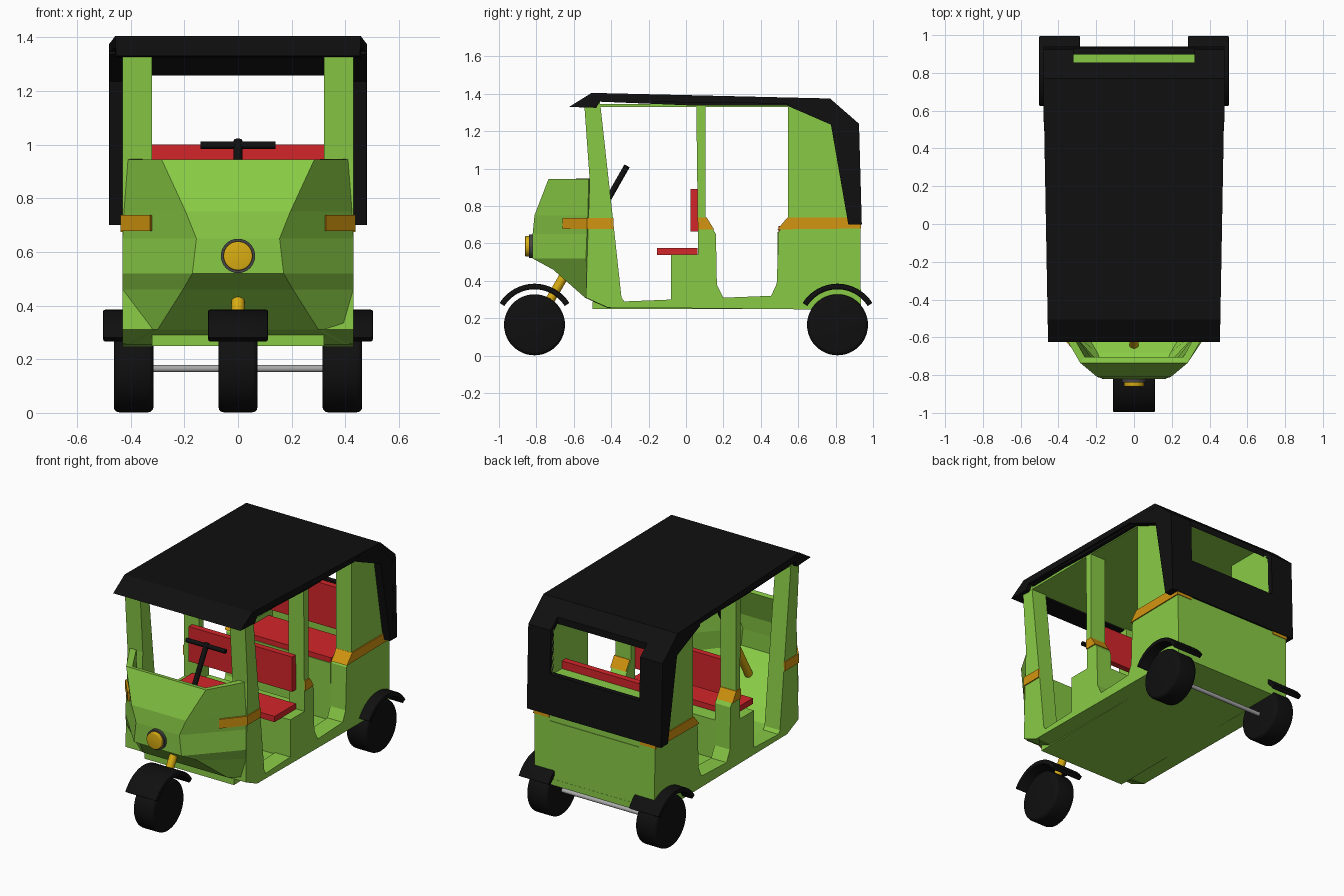
import bpy, bmesh, math
from mathutils import Vector, Matrix

if "Cube" in bpy.data.objects:
    bpy.data.objects.remove(bpy.data.objects["Cube"])


def material(name, rgb):
    m = bpy.data.materials.new(name)
    m.diffuse_color = (*rgb, 1)
    m.use_nodes = True
    m.node_tree.nodes["Principled BSDF"].inputs["Base Color"].default_value = m.diffuse_color
    return m


GREEN = material("green_paint", (0.25, 0.60, 0.06))
BLACK = material("black", (0.005, 0.005, 0.005))
RED = material("red_vinyl", (0.65, 0.018, 0.022))
AMBER = material("amber", (0.65, 0.30, 0.005))
GOLD = material("gold", (0.70, 0.42, 0.006))
STEEL = material("steel", (0.4, 0.4, 0.4))


def finish(name, bm, mat, mirror=False, smooth=False, recalc=True):
    if recalc:
        bmesh.ops.recalc_face_normals(bm, faces=bm.faces)
    me = bpy.data.meshes.new(name)
    bm.to_mesh(me)
    bm.free()
    ob = bpy.data.objects.new(name, me)
    bpy.context.collection.objects.link(ob)
    if mat:
        me.materials.append(mat)
    if smooth:
        bpy.ops.object.select_all(action='DESELECT')
        ob.select_set(True)
        bpy.context.view_layer.objects.active = ob
        bpy.ops.object.shade_smooth_by_angle(angle=math.radians(35))
    if mirror:
        ob.modifiers.new("mirror", 'MIRROR').use_mirror_merge = False
    return ob


def prism(name, pts, x0, x1, mat, mirror=False, bevel=0, smooth=False):
    """Extrude a side profile of (y, z) points from x0 to x1."""
    bm = bmesh.new()
    f = bm.faces.new([bm.verts.new((x0, y, z)) for y, z in pts])
    ext = bmesh.ops.extrude_face_region(bm, geom=[f])['geom']
    for v in ext:
        if isinstance(v, bmesh.types.BMVert):
            v.co.x = x1
    if bevel:
        caps = [e for e in bm.edges if abs(e.verts[0].co.x - e.verts[1].co.x) < 1e-6]
        bmesh.ops.bevel(bm, geom=caps, offset=bevel, segments=2, affect='EDGES', profile=0.5)
    return finish(name, bm, mat, mirror, smooth)


def box(name, x0, x1, y0, y1, z0, z1, mat):
    return prism(name, [(y0, z0), (y1, z0), (y1, z1), (y0, z1)], x0, x1, mat)


def rod(name, a, b, r, mat, mirror=False, bevel=0, seg=32):
    a, b = Vector(a), Vector(b)
    d = b - a
    bm = bmesh.new()
    bmesh.ops.create_cone(bm, cap_ends=True, segments=seg, radius1=r, radius2=r, depth=d.length)
    if bevel:
        rims = [e for e in bm.edges if abs(e.verts[0].co.z - e.verts[1].co.z) < 1e-6]
        bmesh.ops.bevel(bm, geom=rims, offset=bevel, segments=3, affect='EDGES', profile=0.5)
    rot = Vector((0, 0, 1)).rotation_difference(d).to_matrix().to_4x4()
    bmesh.ops.transform(bm, matrix=Matrix.Translation((a + b) / 2) @ rot, verts=bm.verts)
    return finish(name, bm, mat, mirror, True)


# body side with door openings
prism("body_side", [
    (-0.545, 1.36), (-0.515, 0.94), (-0.535, 0.31), (-0.42, 0.258), (0.90, 0.245),
    (0.935, 0.255), (0.932, 0.70), (0.90, 1.23), (0.76, 1.345), (0.545, 1.345),
    (0.545, 0.74), (0.495, 0.66), (0.485, 0.385), (0.455, 0.32), (0.20, 0.31),
    (0.165, 0.38), (0.16, 0.65), (0.105, 0.74), (0.105, 1.345), (0.055, 1.345),
    (0.065, 0.54), (-0.08, 0.54), (-0.08, 0.30), (-0.33, 0.29), (-0.345, 0.31),
    (-0.385, 0.68), (-0.46, 1.36)], 0.32, 0.43, GREEN, mirror=True)

# floor, seat boxes, rear bulkhead and ceiling
box("floor", -0.32, 0.32, -0.50, 0.935, 0.25, 0.29, GREEN)
box("driver_seat_box", -0.32, 0.32, -0.08, 0.16, 0.29, 0.54, GREEN)
box("passenger_seat_box", -0.32, 0.32, 0.49, 0.934, 0.29, 0.66, GREEN)
box("rear_bulkhead", -0.32, 0.32, 0.81, 0.93, 0.66, 0.95, GREEN)
box("ceiling", -0.43, 0.43, -0.47, 0.78, 1.33, 1.345, GREEN)

# faceted nose shell: rows of z, nose x, nose y, side x, side y
rows = [(0.945, 0.285, -0.735, 0.41, -0.52), (0.75, 0.195, -0.81, 0.425, -0.525),
        (0.65, 0.155, -0.82, 0.43, -0.53), (0.52, 0.17, -0.82, 0.43, -0.535),
        (0.46, 0.205, -0.71, 0.43, -0.53), (0.31, 0.30, -0.54, 0.43, -0.50),
        (0.255, 0.40, -0.42, 0.43, -0.40)]
bm = bmesh.new()
rings = [[bm.verts.new(p) for p in ((-xs, ys, z), (-xn, yn, z), (xn, yn, z), (xs, ys, z))]
         for z, xn, yn, xs, ys in rows]
for up, lo in zip(rings, rings[1:]):
    for i in range(3):
        bm.faces.new((up[i], lo[i], lo[i + 1], up[i + 1]))
nose = finish("nose_shell", bm, GREEN, recalc=False)
sol = nose.modifiers.new("thickness", 'SOLIDIFY')
sol.thickness, sol.offset = 0.04, -1

# canopy: roof and rear panel with a window, narrower toward the front
canopy = prism("canopy", [
    (-0.625, 1.33), (-0.505, 1.405), (0.77, 1.375), (0.925, 1.24), (0.94, 0.70),
    (0.905, 0.70), (0.89, 1.225), (0.76, 1.345), (-0.46, 1.36), (-0.48, 1.325)],
    -0.48, 0.48, BLACK)
for v in canopy.data.vertices:
    v.co.x *= 0.948 + 0.052 * min(1, (v.co.y + 0.62) / 1.38)
cutter = box("window_cutter", -0.32, 0.32, 0.855, 1.1, 0.96, 1.33, None)
cutter.hide_render = True
cutter.hide_viewport = True
cut = canopy.modifiers.new("window", 'BOOLEAN')
cut.object, cut.operation, cut.solver = cutter, 'DIFFERENCE', 'EXACT'
prism("canopy_side", [(0.54, 1.337), (0.55, 1.378), (0.77, 1.374), (0.924, 1.24), (0.939, 0.70),
                      (0.868, 0.70), (0.775, 1.235)], 0.428, 0.479, BLACK, mirror=True)
prism("canopy_edge", [(-0.46, 1.358), (-0.46, 1.39), (0.56, 1.376), (0.56, 1.337), (0.05, 1.337)],
      0.42, 0.455, BLACK, mirror=True)

# seats
box("driver_seat", -0.37, 0.37, -0.155, 0.062, 0.538, 0.575, RED)
box("driver_backrest", -0.37, 0.37, 0.025, 0.064, 0.665, 0.89, RED)
box("passenger_seat", -0.32, 0.32, 0.495, 0.77, 0.66, 0.692, RED)
box("passenger_backrest", -0.32, 0.32, 0.77, 0.81, 0.73, 1.0, RED)

# amber bands along the sides
prism("rear_band", [(0.488, 0.675), (0.542, 0.738), (0.934, 0.738), (0.936, 0.68)],
      0.325, 0.437, AMBER, mirror=True)
prism("pillar_band", [(0.064, 0.675), (0.064, 0.738), (0.111, 0.738), (0.15, 0.675)],
      0.325, 0.437, AMBER, mirror=True)
bm = bmesh.new()
path = [(0.328, -0.66), (0.437, -0.528), (0.437, -0.388), (0.425, -0.388), (0.425, -0.52), (0.32, -0.645)]
face = bm.faces.new([bm.verts.new((x, y, 0.678)) for x, y in path])
for v in bmesh.ops.extrude_face_region(bm, geom=[face])['geom']:
    if isinstance(v, bmesh.types.BMVert):
        v.co.z = 0.737
finish("front_band", bm, AMBER, mirror=True)

# wheels, axle and fenders
Y, Z = 0.81, 0.165
rod("front_wheel", (-0.073, -Y, Z), (0.073, -Y, Z), 0.163, BLACK, bevel=0.02, seg=48)
rod("rear_wheel", (0.315, Y, Z), (0.463, Y, Z), 0.163, BLACK, True, bevel=0.02, seg=48)
rod("rear_axle", (-0.33, Y, Z), (0.33, Y, Z), 0.013, STEEL)


def fender(name, y, x0, x1, mirror):
    arc = [math.radians(32 + 116 * i / 16) for i in range(17)]
    pts = [(y + 0.22 * math.cos(a), Z + 0.22 * math.sin(a)) for a in arc]
    pts += [(y + 0.19 * math.cos(a), Z + 0.19 * math.sin(a)) for a in reversed(arc)]
    prism(name, pts, x0, x1, BLACK, mirror, bevel=0.008, smooth=True)


fender("front_fender", -Y, -0.112, 0.112, False)
fender("rear_fender", Y, 0.285, 0.503, True)

# headlight
rod("headlight_rim", (0, -0.84, 0.585), (0, -0.80, 0.585), 0.064, material("dark_rim", (0.06, 0.06, 0.06)))
rod("headlight_lens", (0, -0.86, 0.585), (0, -0.82, 0.585), 0.054, GOLD, bevel=0.005)

# steering column, fork and handlebar
rod("fork", (0, -0.80, 0.17), (0, -0.46, 0.76), 0.025, GOLD)
rod("steering_column", (0, -0.47, 0.743), (0, -0.315, 1.015), 0.016, BLACK)
rod("handlebar", (-0.14, -0.325, 0.998), (0.14, -0.325, 0.998), 0.014, BLACK)
